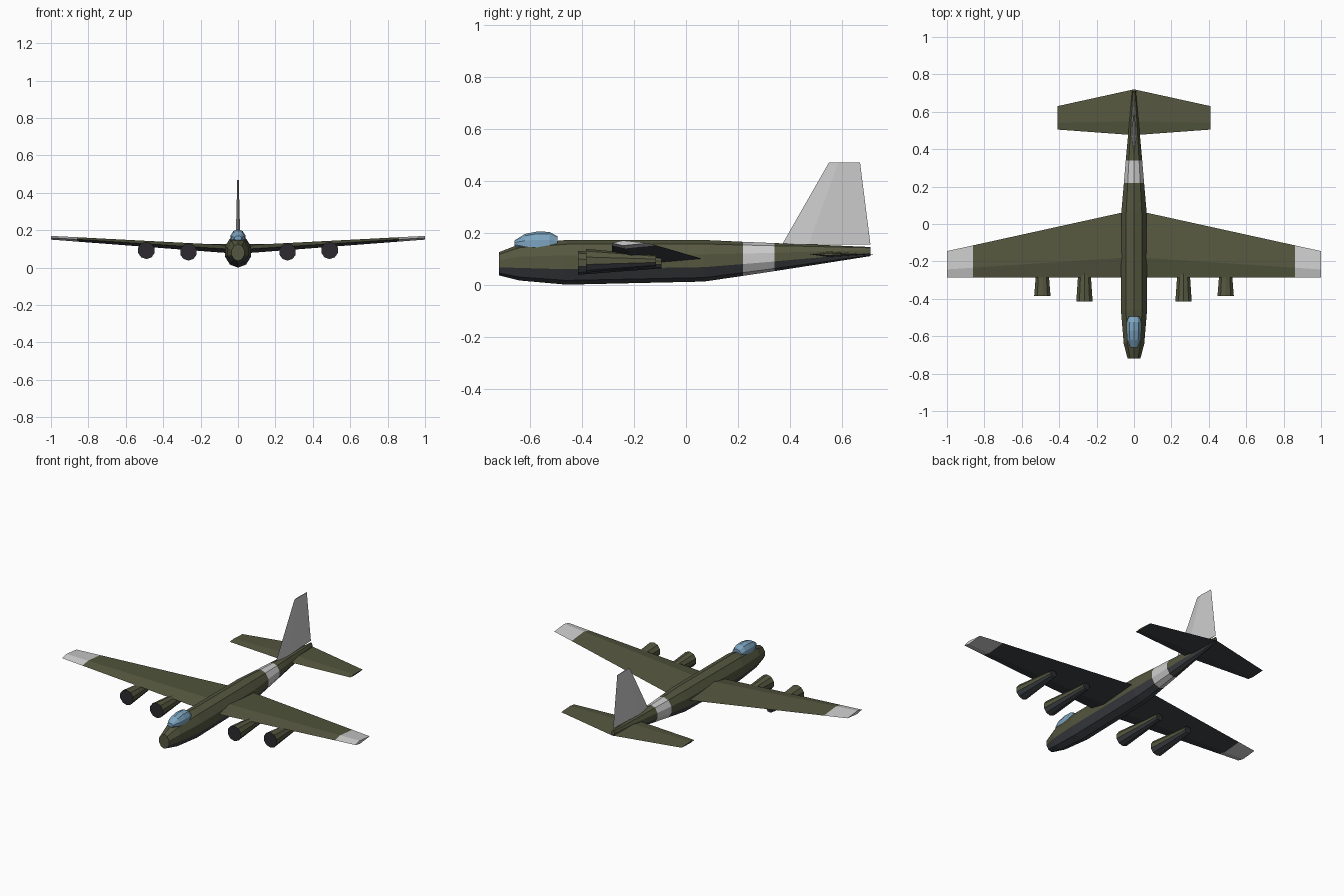
import bpy, bmesh, math
from mathutils import Vector

if "Cube" in bpy.data.objects:
    bpy.data.objects.remove(bpy.data.objects["Cube"])


def material(name, rgb):
    m = bpy.data.materials.new(name)
    m.diffuse_color = (*rgb, 1)
    m.use_nodes = True
    m.node_tree.nodes["Principled BSDF"].inputs["Base Color"].default_value = m.diffuse_color
    return m


MATS = [material("olive", (0.09, 0.095, 0.05)),
        material("underside_grey", (0.048, 0.053, 0.06)),
        material("light_grey", (0.6, 0.6, 0.6)),
        material("glass_blue", (0.2, 0.37, 0.52)),
        material("charcoal", (0.025, 0.023, 0.028))]
OLIVE, UNDER, LIGHT, GLASS, DARK = range(5)


def loft(name, rings, paint):
    """Skin a list of equal-length rings, cap both ends, colour each face."""
    bm = bmesh.new()
    vs = [[bm.verts.new(p) for p in r] for r in rings]
    n = len(vs[0])
    for a, b in zip(vs, vs[1:]):
        for i in range(n):
            j = (i + 1) % n
            bm.faces.new((a[i], a[j], b[j], b[i]))
    bm.faces.new(vs[0])
    bm.faces.new(vs[-1])
    bmesh.ops.recalc_face_normals(bm, faces=bm.faces)
    for f in bm.faces:
        f.material_index = paint(f.calc_center_median(), f.normal)
    me = bpy.data.meshes.new(name)
    bm.to_mesh(me)
    bm.free()
    for m in MATS:
        me.materials.append(m)
    ob = bpy.data.objects.new(name, me)
    bpy.context.collection.objects.link(ob)
    return ob


def oval(x, y, zc, hw, hh, n=10):
    """Upright ring with a vertex at the top."""
    return [Vector((x + hw * math.sin(t), y, zc + hh * math.cos(t)))
            for t in (2 * math.pi * i / n for i in range(n))]


def body_ring(y, z0, z1, hw):
    return oval(0, y, (z0 + z1) / 2, hw / 0.951, (z1 - z0) / 2)


def two_tone(c, n):
    return UNDER if n.z < -0.3 else OLIVE


# Fuselage with a pale band ahead of the tail
fuselage = [(-0.72, 0.036, 0.125, 0.034), (-0.64, 0.016, 0.156, 0.055),
            (-0.46, 0.0, 0.172, 0.07), (0.07, 0.012, 0.172, 0.067),
            (0.22, 0.034, 0.165, 0.054), (0.34, 0.052, 0.16, 0.044),
            (0.43, 0.066, 0.157, 0.036), (0.71, 0.11, 0.145, 0.01)]
loft("fuselage", [body_ring(*s) for s in fuselage],
     lambda c, n: LIGHT if 0.22 < c.y < 0.34 else two_tone(c, n))

# Canopy
canopy = [(-0.66, 0.012, 0.02), (-0.62, 0.037, 0.038), (-0.57, 0.047, 0.042),
          (-0.525, 0.045, 0.041), (-0.495, 0.028, 0.03)]
loft("canopy", [oval(0, y, 0.158, hw, hh) for y, hh, hw in canopy],
     lambda c, n: GLASS)


def foil(x, y0, y1, z, h):
    """Four-point wing section, thickest at 30 % of chord."""
    ym = y0 + 0.3 * (y1 - y0)
    return [Vector((x, y0, z)), Vector((x, ym, z + h)),
            Vector((x, y1, z)), Vector((x, ym, z - h))]


def wing_ring(x):
    a = abs(x)
    return foil(x, -0.285, 0.075 - 0.22 * a, 0.096 + 0.064 * a, 0.022 - 0.012 * a)


# Main wing with pale tips
loft("wing", [wing_ring(x) for x in (-1, -0.86, 0, 0.86, 1)],
     lambda c, n: LIGHT if abs(c.x) > 0.86 else (UNDER if n.z < 0 else OLIVE))

# Tailplane
loft("tailplane", [foil(-0.41, 0.505, 0.63, 0.117, 0.005),
                   foil(0, 0.475, 0.72, 0.117, 0.011),
                   foil(0.41, 0.505, 0.63, 0.117, 0.005)],
     lambda c, n: UNDER if n.z < 0 else OLIVE)


def fin_ring(z, y0, y1, h):
    ym = y0 + 0.3 * (y1 - y0)
    return [Vector(p) for p in ((0, y0, z), (h, ym, z), (0, y1, z), (-h, ym, z))]


# Tail fin
loft("tail_fin", [fin_ring(0.155, 0.37, 0.71, 0.012),
                  fin_ring(0.47, 0.55, 0.67, 0.004)], lambda c, n: LIGHT)


# Four tapered engine pods
def engine_paint(c, n):
    return DARK if abs(n.y) > 0.9 else two_tone(c, n)


for side, label in ((-1, "left"), (1, "right")):
    for part, x, z, y0, y1 in (("inner", 0.265, 0.084, -0.415, -0.095),
                               ("outer", 0.49, 0.092, -0.385, -0.115)):
        loft(f"{label}_{part}_engine",
             [oval(side * x, y0, z, 0.046, 0.046),
              oval(side * x, y1, z, 0.023, 0.021)], engine_paint)
